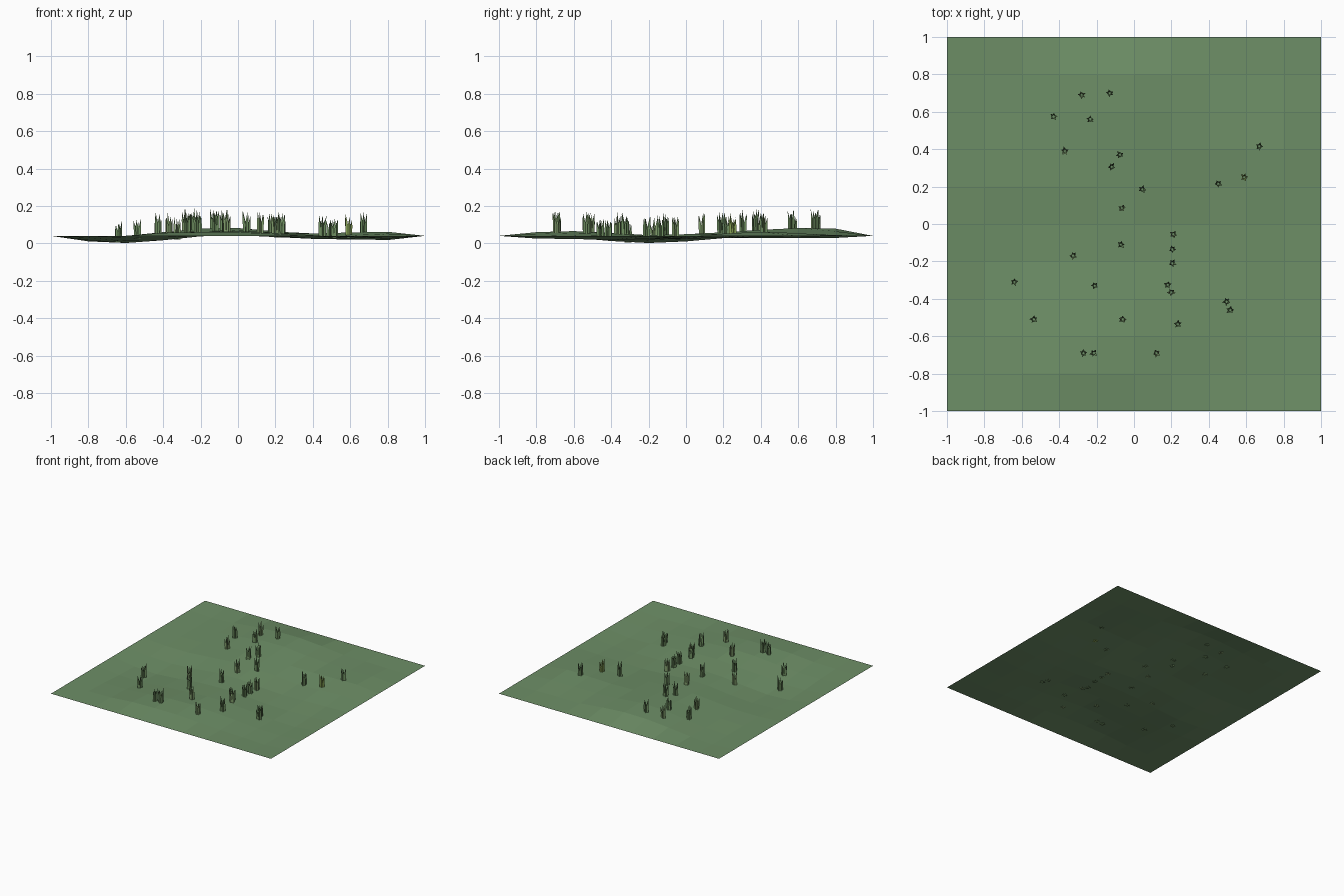
import bpy, bmesh, math, random
from mathutils import Vector

if "Cube" in bpy.data.objects:
    bpy.data.objects.remove(bpy.data.objects["Cube"])

random.seed(7)
N, STEP, RIM = 10, 0.2, 0.04

# Hills and hollows: x, y, height, spread
BUMPS = [(-0.1, 0.75, 0.042, 0.27), (-0.62, -0.2, -0.04, 0.27), (-0.2, -0.7, 0.026, 0.25),
         (0.4, 0.0, -0.022, 0.22), (0.7, 0.4, 0.024, 0.2), (0.8, -0.5, -0.022, 0.25),
         (-0.05, 0.2, 0.02, 0.25), (-0.75, 0.7, -0.015, 0.25), (0.25, -0.5, 0.016, 0.2)]


def material(name, color):
    m = bpy.data.materials.new(name)
    m.diffuse_color = (*color, 1)
    m.use_nodes = True
    m.node_tree.nodes["Principled BSDF"].inputs["Base Color"].default_value = m.diffuse_color
    return m


def make_object(name, bm, mat):
    me = bpy.data.meshes.new(name)
    bm.to_mesh(me)
    bm.free()
    me.materials.append(mat)
    ob = bpy.data.objects.new(name, me)
    bpy.context.collection.objects.link(ob)
    return ob


def hill(x, y):
    h = RIM + sum(a * math.exp(-((x - cx) ** 2 + (y - cy) ** 2) / (2 * s * s))
                  for cx, cy, a, s in BUMPS)
    return h


# Ground sheet with a level rim
heights = {}
bm = bmesh.new()
bmesh.ops.create_grid(bm, x_segments=N, y_segments=N, size=1)
for v in bm.verts:
    inner = max(abs(v.co.x), abs(v.co.y)) < 0.99
    v.co.z = RIM
    if inner:
        v.co.z = min(0.082, max(0.002, hill(v.co.x, v.co.y) + random.uniform(-0.004, 0.004)))
    heights[round((v.co.x + 1) / STEP), round((v.co.y + 1) / STEP)] = v.co.z
make_object("ground", bm, material("ground_green", (0.155, 0.275, 0.135)))


def ground_z(x, y):
    u, w = (x + 1) / STEP, (y + 1) / STEP
    i, j = int(u), int(w)
    u, w = u - i, w - j
    return ((1 - u) * (1 - w) * heights[i, j] + u * (1 - w) * heights[i + 1, j]
            + (1 - u) * w * heights[i, j + 1] + u * w * heights[i + 1, j + 1])


def blade(bm, base, lean, height, turn):
    # Three-sided tapering blade
    rings = []
    for t, r in ((0, 0.009), (0.55, 0.0075)):
        c = base + lean * t * t + Vector((0, 0, height * t))
        rings.append([bm.verts.new(c + Vector((r * math.cos(turn + k * math.tau / 3),
                                               r * math.sin(turn + k * math.tau / 3), 0)))
                      for k in range(3)])
    tip = bm.verts.new(base + lean + Vector((0, 0, height)))
    for k in range(3):
        n = (k + 1) % 3
        bm.faces.new((rings[0][k], rings[0][n], rings[1][n], rings[1][k]))
        bm.faces.new((rings[1][k], rings[1][n], tip))
    bm.faces.new(rings[0][::-1])


# Grass tufts
TUFTS = [(-0.28, 0.69), (-0.13, 0.70), (-0.43, 0.575), (-0.235, 0.56), (-0.37, 0.39),
         (-0.075, 0.37), (-0.12, 0.305), (0.045, 0.185), (-0.065, 0.085), (0.45, 0.215),
         (0.59, 0.25), (0.67, 0.415), (0.21, -0.055), (0.205, -0.135), (0.205, -0.21),
         (-0.07, -0.11), (-0.325, -0.17), (-0.64, -0.31), (-0.21, -0.33), (0.18, -0.325),
         (0.2, -0.365), (0.495, -0.415), (0.515, -0.46), (0.235, -0.535), (-0.06, -0.51),
         (-0.535, -0.51), (-0.27, -0.69), (-0.215, -0.69), (0.12, -0.69)]
greens = [material("grass_green", (0.16, 0.28, 0.12)),
          material("grass_pale", (0.22, 0.34, 0.15)),
          material("grass_bright", (0.27, 0.40, 0.10))]
for n, (x, y) in enumerate(TUFTS):
    bm = bmesh.new()
    z = max(0.001, ground_z(x, y) - 0.004)
    start = random.uniform(0, math.tau)
    for k in range(5):
        a = start + k * math.tau / 5 + random.uniform(-0.3, 0.3)
        out = Vector((math.cos(a), math.sin(a), 0))
        blade(bm, Vector((x, y, z)) + out * 0.011, out * random.uniform(0.004, 0.014),
              random.uniform(0.085, 0.122), a)
    shade = 2 if x == 0.59 else (1 if n % 4 == 0 else 0)
    make_object(f"grass_tuft_{n + 1}", bm, greens[shade])
